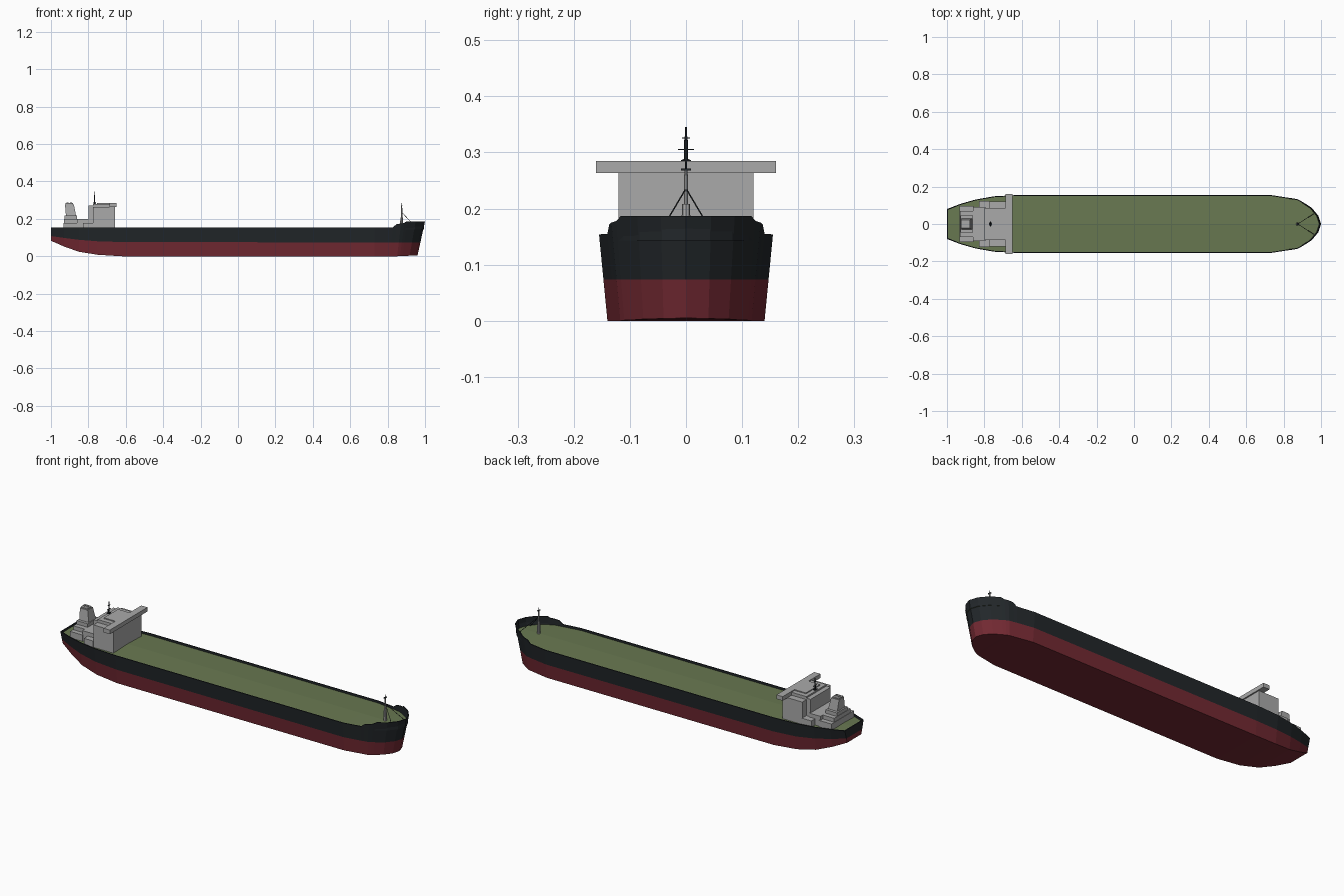
import bpy, bmesh
from mathutils import Vector

if "Cube" in bpy.data.objects:
    bpy.data.objects.remove(bpy.data.objects["Cube"])


def material(name, rgb):
    m = bpy.data.materials.new(name)
    m.diffuse_color = (*rgb, 1)
    m.use_nodes = True
    m.node_tree.nodes["Principled BSDF"].inputs["Base Color"].default_value = m.diffuse_color
    return m


BLACK = material("black_paint", (0.016, 0.02, 0.023))
RED = material("red_paint", (0.17, 0.022, 0.032))
GREEN = material("green_deck", (0.14, 0.19, 0.083))
GREY = material("light_grey", (0.4, 0.4, 0.4))


def finish(bm, name, mats):
    bmesh.ops.remove_doubles(bm, verts=bm.verts, dist=1e-5)
    bmesh.ops.recalc_face_normals(bm, faces=bm.faces)
    me = bpy.data.meshes.new(name)
    bm.to_mesh(me)
    bm.free()
    for m in mats:
        me.materials.append(m)
    ob = bpy.data.objects.new(name, me)
    bpy.context.collection.objects.link(ob)
    return ob


def block(name, x0, x1, half, z0, z1, top=None, mat=GREY):
    """Box centred on y = 0; top = (x0, x1, half) makes it taper."""
    tx0, tx1, th = top or (x0, x1, half)
    bm = bmesh.new()
    lo = [bm.verts.new(p) for p in ((x0, -half, z0), (x1, -half, z0), (x1, half, z0), (x0, half, z0))]
    hi = [bm.verts.new(p) for p in ((tx0, -th, z1), (tx1, -th, z1), (tx1, th, z1), (tx0, th, z1))]
    bm.faces.new(lo)
    bm.faces.new(hi)
    for i in range(4):
        j = (i + 1) % 4
        bm.faces.new((lo[i], lo[j], hi[j], hi[i]))
    return finish(bm, name, [mat])


def rod(name, a, b, r, r2=None, sides=8, mat=GREY):
    a, b = Vector(a), Vector(b)
    bm = bmesh.new()
    bmesh.ops.create_cone(bm, cap_ends=True, segments=sides, radius1=r,
                          radius2=r if r2 is None else r2, depth=(b - a).length)
    bm.transform((b - a).to_track_quat('Z', 'Y').to_matrix().to_4x4())
    bmesh.ops.translate(bm, verts=bm.verts, vec=(a + b) / 2)
    return finish(bm, name, [mat])


# Hull stations: x, half beam on top, half beam at bottom, z bottom, z paint line, z top
DECK = 0.143
stations = [
    (-1.00, 0.080, 0.060, 0.083, 0.108, 0.154),
    (-0.93, 0.107, 0.085, 0.052, 0.098, 0.154),
    (-0.85, 0.130, 0.110, 0.024, 0.088, 0.154),
    (-0.75, 0.148, 0.130, 0.008, 0.080, 0.154),
    (-0.62, 0.155, 0.140, 0.000, 0.076, 0.154),
    (0.73, 0.155, 0.140, 0.000, 0.074, 0.154),
    (0.828, 0.140, 0.124, 0.000, 0.074, 0.155),
    (0.848, 0.137, 0.121, 0.000, 0.074, 0.171),
    (0.872, 0.133, 0.117, 0.000, 0.074, 0.175),
    (0.890, 0.124, 0.110, 0.001, 0.074, 0.178),
    (0.905, 0.116, 0.102, 0.001, 0.074, 0.187),
    (0.950, 0.087, 0.076, 0.003, 0.074, 0.187),
    (0.985, 0.045, 0.040, 0.004, 0.074, 0.187),
    (1.000, 0.000, 0.000, 0.005, 0.074, 0.187),
]


def section(i):
    """Half section: deck edge, inner rim, outer rim, paint line, keel edge."""
    x, yt, yb, zb, zw, zt = stations[i]
    n = len(stations) - 1
    if i == 0:
        nx, ny = -1, 1
    elif i == n:
        nx, ny = 1, 0
    else:
        a, b = stations[i - 1], stations[i + 1]
        d = Vector((a[1] - b[1], b[0] - a[0])).normalized()
        nx, ny = d
    t = 0.005
    rake = 0.04 * max(0, (x - 0.73) / 0.27)
    f = (zw - zb) / (zt - zb)
    ix, iy = x - t * nx, yt - t * ny
    return [(ix, iy, DECK), (ix, iy, zt), (x, yt, zt),
            (x - rake * (1 - f), yb + (yt - yb) * f, zw), (x - rake, yb, zb)]


sections = [section(i) for i in range(len(stations))]

# Hull shell with bulwark, and transom
bm = bmesh.new()
ring = []
for s in sections:
    port = [bm.verts.new(p) for p in s]
    star = [bm.verts.new((p[0], -p[1], p[2])) for p in s]
    ring.append(port + star[::-1])
for a, b in zip(ring, ring[1:]):
    for k in range(9):
        f = bm.faces.new((a[k], a[k + 1], b[k + 1], b[k]))
        f.material_index = 1 if 3 <= k <= 5 else 0
for k in range(4):
    r = ring[0]
    f = bm.faces.new((r[k], r[k + 1], r[8 - k], r[9 - k]))
    f.material_index = 1 if k == 3 else 0
finish(bm, "hull", [BLACK, RED])

# Slightly cambered deck
bm = bmesh.new()
rows = []
for s in sections:
    x, y, z = s[0]
    rows.append([bm.verts.new(p) for p in ((x, y, z), (x, 0, z + 0.03 * y), (x, -y, z))])
for a, b in zip(rows, rows[1:]):
    for k in range(2):
        bm.faces.new((a[k], b[k], b[k + 1], a[k + 1]))
finish(bm, "deck", [GREEN])

# Accommodation house, bridge with wings, aft tiers
B = DECK - 0.003
block("house_main", -0.775, -0.657, 0.12, B, 0.264)
block("house_aft_core", -0.80, -0.77, 0.085, B, 0.272)
block("house_aft_step", -0.83, -0.775, 0.122, B, 0.178)
block("house_aft_tier", -0.862, -0.795, 0.09, B, 0.199)
block("bridge_room", -0.775, -0.68, 0.085, 0.262, 0.28)
block("bridge_roof", -0.755, -0.68, 0.06, 0.278, 0.285)
block("bridge_wing", -0.687, -0.65, 0.16, 0.263, 0.285)

# Stepped engine casing and funnel
block("casing_base", -0.932, -0.857, 0.095, B, 0.178)
block("casing_middle", -0.930, -0.858, 0.07, 0.177, 0.199)
block("casing_top", -0.928, -0.862, 0.045, 0.198, 0.218)
block("funnel", -0.920, -0.866, 0.03, 0.217, 0.278, (-0.925, -0.878, 0.022))
block("funnel_cap", -0.922, -0.882, 0.018, 0.277, 0.284)
for i, x in enumerate((-0.912, -0.893)):
    rod(f"exhaust_pipe_{i + 1}", (x, 0, 0.28), (x, 0, 0.288), 0.006)

# Radar mast on the house
rod("radar_mast", (-0.767, 0, 0.278), (-0.767, 0, 0.328), 0.004, 0.003, mat=BLACK)
rod("radar_mast_tip", (-0.767, 0, 0.326), (-0.767, 0, 0.345), 0.0015, mat=BLACK)
for z, h in ((0.304, 0.014), (0.325, 0.007)):
    block("radar_crossbar", -0.770, -0.764, h, z, z + 0.002, mat=BLACK)
block("radar_platform", -0.774, -0.760, 0.009, 0.283, 0.287, mat=BLACK)

# Foremast on the bow with two stays
M = 0.875
rod("foremast_base", (M, 0, B), (M, 0, 0.208), 0.009, 0.007)
rod("foremast_pole", (M, 0, 0.206), (M, 0, 0.268), 0.004, 0.003)
rod("foremast_tip", (M, 0, 0.266), (M, 0, 0.284), 0.0015, mat=BLACK)
block("foremast_crossbar", M - 0.004, M + 0.004, 0.009, 0.268, 0.271, mat=BLACK)
for name, s in (("port", 1), ("starboard", -1)):
    rod(f"stay_{name}", (M, 0, 0.236), (0.962, s * 0.055, DECK), 0.0013, sides=5, mat=BLACK)
